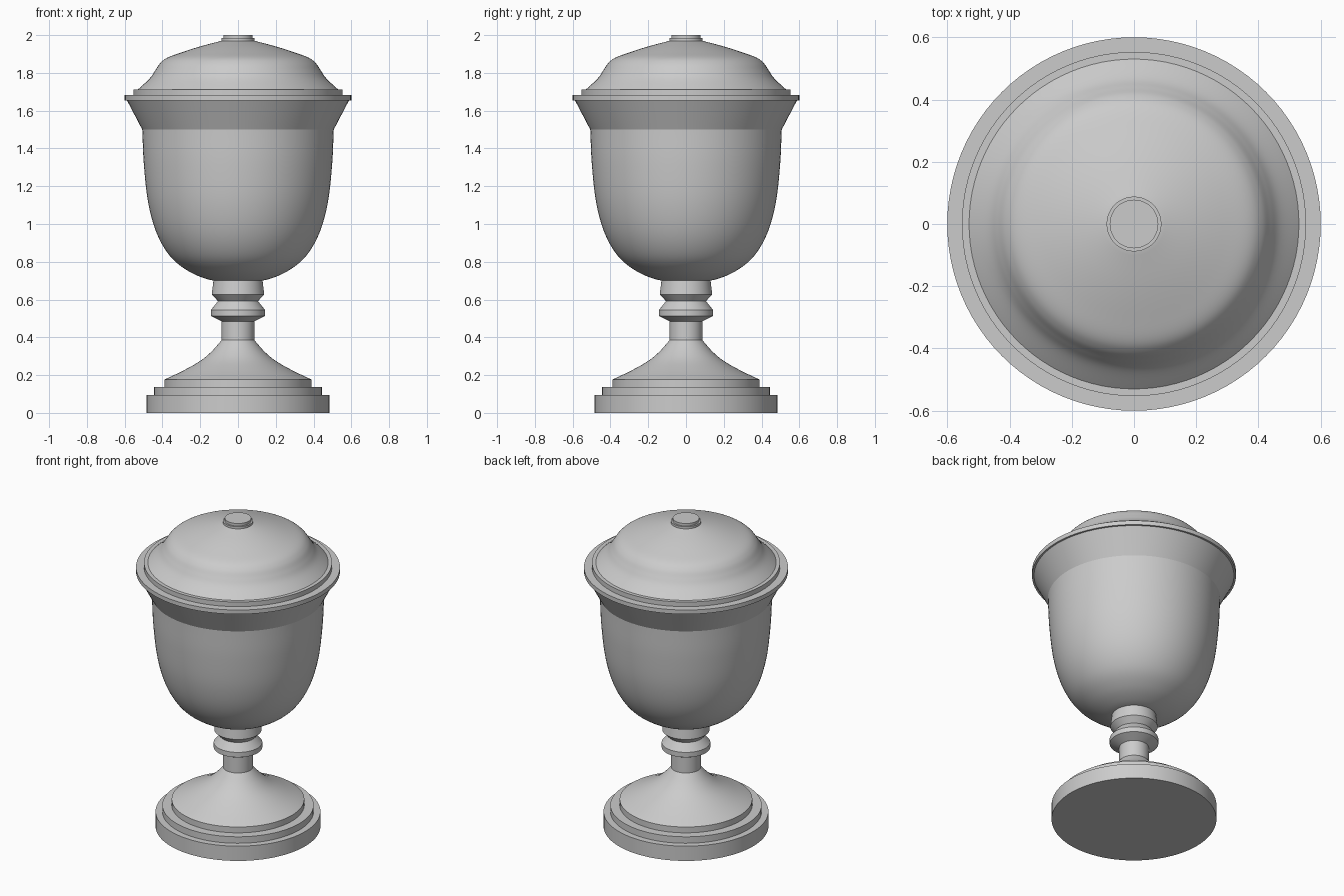
import bpy, bmesh, math
from mathutils import Vector

if "Cube" in bpy.data.objects:
    bpy.data.objects.remove(bpy.data.objects["Cube"])

SIDES = 96


def curve(pts, steps=6):
    """Catmull-Rom smoothing through (radius, height) points."""
    p = [Vector(q) for q in pts]
    p = [2 * p[0] - p[1]] + p + [2 * p[-1] - p[-2]]
    out = []
    for i in range(1, len(p) - 2):
        a, b, c, d = p[i - 1:i + 3]
        for s in range(steps):
            t = s / steps
            v = 0.5 * (2 * b + (c - a) * t + (2 * a - 5 * b + 4 * c - d) * t**2
                       + (3 * b - a - 3 * c + d) * t**3)
            out.append(tuple(v))
    return out + [tuple(p[-2])]


def lathe(name, profile):
    """Revolve a bottom-to-top profile about z, closing both ends."""
    bm = bmesh.new()
    rings = []
    for r, z in profile:
        rings.append([bm.verts.new((r * math.cos(2 * math.pi * k / SIDES),
                                    r * math.sin(2 * math.pi * k / SIDES), z))
                      for k in range(SIDES)])
    for lo, hi in zip(rings, rings[1:]):
        for k in range(SIDES):
            n = (k + 1) % SIDES
            bm.faces.new((lo[k], lo[n], hi[n], hi[k]))
    bm.faces.new(rings[0][::-1])
    bm.faces.new(rings[-1])
    me = bpy.data.meshes.new(name)
    bm.to_mesh(me)
    bm.free()
    ob = bpy.data.objects.new(name, me)
    bpy.context.collection.objects.link(ob)
    bpy.ops.object.select_all(action='DESELECT')
    ob.select_set(True)
    bpy.context.view_layer.objects.active = ob
    bpy.ops.object.shade_smooth_by_angle(angle=math.radians(25))
    return ob


# Stepped foot with a concave bell rising to the stem
lathe("foot", [(0.485, 0), (0.485, 0.096), (0.445, 0.096), (0.445, 0.138),
               (0.39, 0.138), (0.39, 0.176)]
      + curve([(0.388, 0.177), (0.29, 0.224), (0.20, 0.275),
               (0.14, 0.325), (0.087, 0.385)]))

# Stem with a ring and flared collar
lathe("stem", [(0.087, 0.385), (0.087, 0.485), (0.143, 0.513), (0.143, 0.545),
               (0.106, 0.592), (0.139, 0.627), (0.13, 0.70)])

# Rounded bowl with flared lip and rim
lathe("bowl", curve([(0.08, 0.693), (0.17, 0.71), (0.27, 0.755), (0.36, 0.83),
                     (0.43, 0.95), (0.475, 1.11), (0.498, 1.31), (0.507, 1.50)])
      + [(0.588, 1.655), (0.60, 1.655), (0.60, 1.682), (0.553, 1.682)])

# Lid: flat edge ring and shouldered dome
lathe("lid", [(0.553, 1.682), (0.553, 1.712), (0.53, 1.712)]
      + curve([(0.53, 1.712), (0.47, 1.768), (0.44, 1.81), (0.413, 1.85),
               (0.375, 1.88), (0.30, 1.908), (0.20, 1.94), (0.08, 1.972)]))

# Low stepped knob
lathe("knob", [(0.088, 1.968), (0.088, 1.984), (0.078, 1.984), (0.078, 2.0)])
